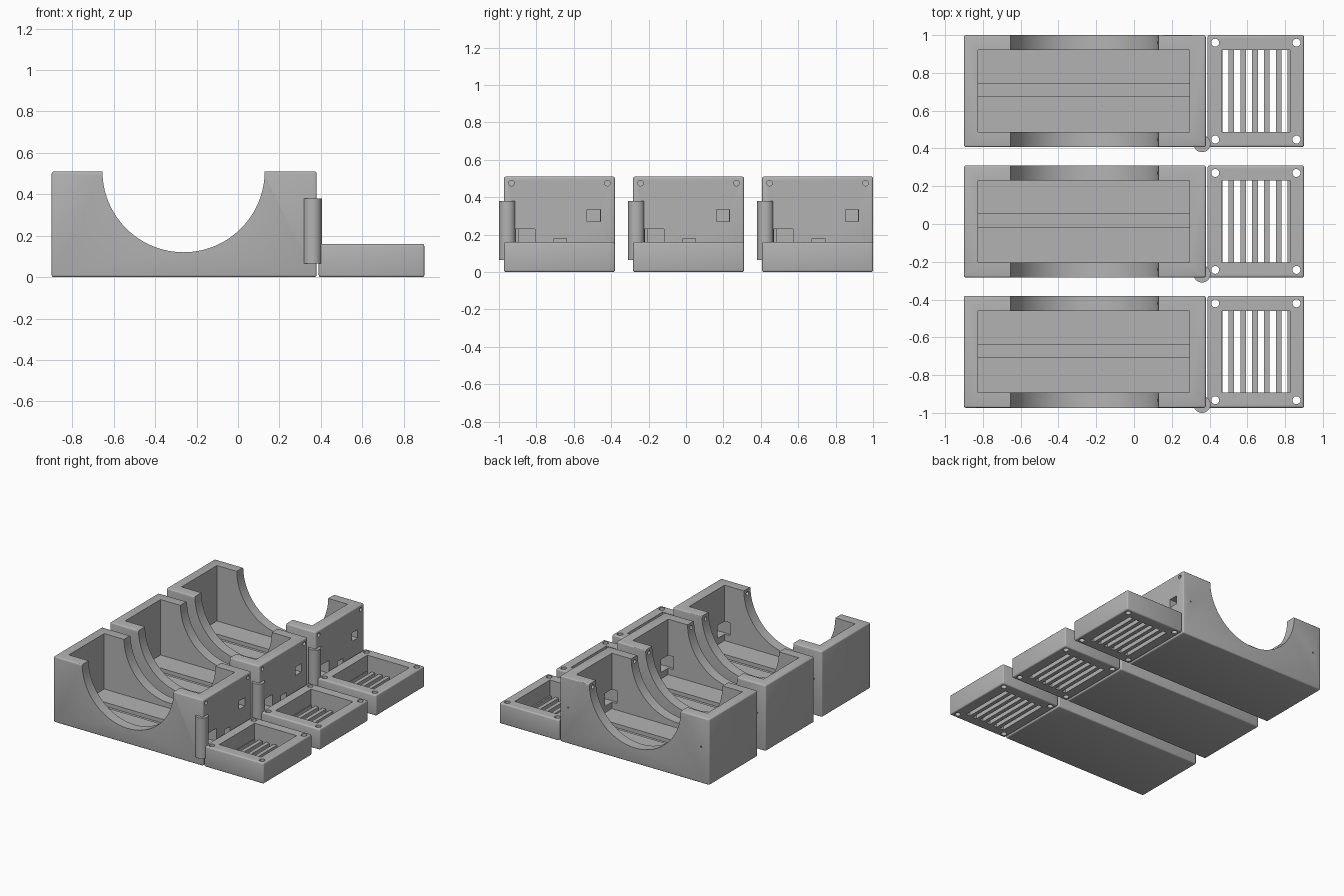
import bpy, math
from mathutils import Matrix

if "Cube" in bpy.data.objects:
    bpy.data.objects.remove(bpy.data.objects["Cube"])

grey = bpy.data.materials.new("light grey plastic")
grey.diffuse_color = (0.45, 0.45, 0.45, 1)
grey.use_nodes = True
grey.node_tree.nodes["Principled BSDF"].inputs["Base Color"].default_value = grey.diffuse_color


def finish(ob, name):
    ob.name = name
    ob.data.materials.clear()
    ob.data.materials.append(grey)
    return ob


def box(name, x0, x1, y0, y1, z0, z1):
    bpy.ops.mesh.primitive_cube_add(size=1)
    ob = bpy.context.object
    ob.data.transform(Matrix.Translation(((x0 + x1) / 2, (y0 + y1) / 2, (z0 + z1) / 2))
                      @ Matrix.Diagonal((x1 - x0, y1 - y0, z1 - z0, 1)))
    return finish(ob, name)


def rod(name, r, length, centre, axis='Z', sides=24):
    bpy.ops.mesh.primitive_cylinder_add(vertices=sides, radius=r, depth=length)
    ob = bpy.context.object
    turn = {'X': Matrix.Rotation(math.pi / 2, 4, 'Y'),
            'Y': Matrix.Rotation(math.pi / 2, 4, 'X'), 'Z': Matrix()}[axis]
    ob.data.transform(Matrix.Translation(centre) @ turn)
    return finish(ob, name)


def apply(ob, mod):
    bpy.context.view_layer.objects.active = ob
    bpy.ops.object.modifier_apply(modifier=mod.name)


def soften(ob, width):
    mod = ob.modifiers.new("edge", 'BEVEL')
    mod.width, mod.segments = width, 3
    apply(ob, mod)


def cut(ob, cutters):
    for c in cutters:
        mod = ob.modifiers.new("cut", 'BOOLEAN')
        mod.operation, mod.solver, mod.object = 'DIFFERENCE', 'EXACT', c
        apply(ob, mod)
        bpy.data.objects.remove(c)


def smooth(ob):
    bpy.ops.object.select_all(action='DESELECT')
    ob.select_set(True)
    bpy.context.view_layer.objects.active = ob
    bpy.ops.object.shade_smooth_by_angle(angle=math.radians(30))


D = 0.593          # depth of one unit
WALL = 0.08

# Cradle: hollow case with a round saddle through both long walls
cradle = box("cradle", -0.9, 0.38, 0, D, 0, 0.51)
soften(cradle, 0.01)
cutters = [
    box("cavity", -0.825, 0.295, WALL, D - WALL, 0.08, 0.7),
    rod("saddle", 0.392, 1.2, (-0.263, D / 2, 0.512), 'Y', 96),
    box("floor_groove", -0.825, 0.295, 0.267, 0.335, 0.05, 0.12),
    box("cable_hole", 0.28, 0.5, 0.267, 0.335, 0.10, 0.18),
    box("square_hole", 0.25, 0.5, 0.445, 0.515, 0.27, 0.335),
    box("plug_hole", 0.25, 0.5, 0.06, 0.165, 0.13, 0.23),
]
# Screw holes through the end wall, and pin holes in the back wall
for y in (0.04, D - 0.04):
    cutters.append(rod("screw_hole", 0.015, 0.5, (0.3, y, 0.475), 'X', 16))
for x in (-0.83, 0.31):
    cutters.append(rod("pin_hole", 0.006, 0.06, (x, D, 0.28), 'Y', 10))
cut(cradle, cutters)

# Lid tray: shallow frame with a slotted floor and corner screw holes
tray = box("vent_lid", 0.39, 0.9, 0, D, 0, 0.16)
soften(tray, 0.01)
cutters = [box("recess", 0.465, 0.825, WALL, D - WALL, 0.04, 0.3)]
for i in range(6):
    x = 0.468 + i * 0.0625
    cutters.append(box("slot", x, x + 0.033, WALL, D - WALL, -0.1, 0.1))
for x in (0.43, 0.86):
    for y in (0.04, D - 0.04):
        cutters.append(rod("corner_hole", 0.021, 0.6, (x, y, 0.08)))
cut(tray, cutters)

# Round post on the front right corner
post = rod("corner_post", 0.045, 0.315, (0.36, 0.018, 0.2225), sides=32)

# Three identical units in a row
parts = (cradle, tray, post)
for ob in parts:
    smooth(ob)
for i, y0 in enumerate((-0.973, -0.283, 0.407)):
    for ob in parts:
        unit = ob if i == 0 else ob.copy()
        if i:
            bpy.context.collection.objects.link(unit)
        unit.name = f"{ob.name.split('.')[0]}_{i + 1}" if i else ob.name
        unit.location.y = y0
